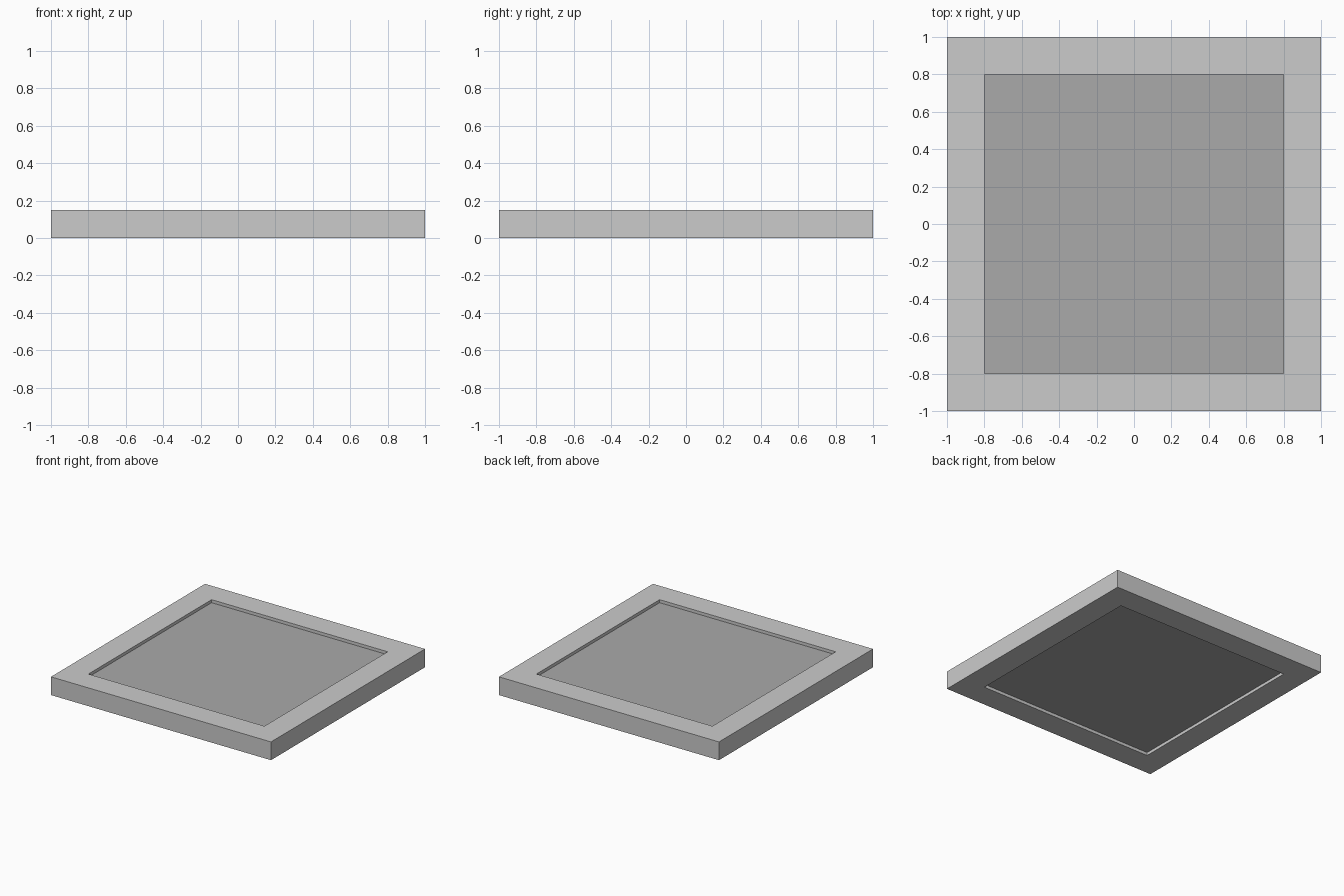
import bpy, bmesh

if "Cube" in bpy.data.objects:
    bpy.data.objects.remove(bpy.data.objects["Cube"])

HEIGHT = 0.15
OUTER, INNER = 1.0, 0.8
RECESS = 0.025


def make_object(name, bm):
    bmesh.ops.recalc_face_normals(bm, faces=bm.faces)
    mesh = bpy.data.meshes.new(name)
    bm.to_mesh(mesh)
    bm.free()
    obj = bpy.data.objects.new(name, mesh)
    bpy.context.collection.objects.link(obj)
    return obj


# Square frame: four loops joined into a closed rectangular section
bm = bmesh.new()
corners = [(-1, -1), (1, -1), (1, 1), (-1, 1)]
section = [(OUTER, 0), (OUTER, HEIGHT), (INNER, HEIGHT), (INNER, 0)]
loops = [[bm.verts.new((x * r, y * r, z)) for x, y in corners] for r, z in section]
for i in range(4):
    a, b = loops[i], loops[(i + 1) % 4]
    for j in range(4):
        k = (j + 1) % 4
        bm.faces.new((a[j], a[k], b[k], b[j]))
make_object("frame", bm)

# Darker panel, recessed on both sides
bm = bmesh.new()
bmesh.ops.create_cube(bm, size=1)
bmesh.ops.scale(bm, vec=(2 * INNER, 2 * INNER, HEIGHT - 2 * RECESS), verts=bm.verts)
bmesh.ops.translate(bm, vec=(0, 0, HEIGHT / 2), verts=bm.verts)
panel = make_object("panel", bm)
mat = bpy.data.materials.new("dark_grey")
mat.diffuse_color = (0.4, 0.4, 0.4, 1)
mat.use_nodes = True
mat.node_tree.nodes["Principled BSDF"].inputs["Base Color"].default_value = mat.diffuse_color
panel.data.materials.append(mat)
